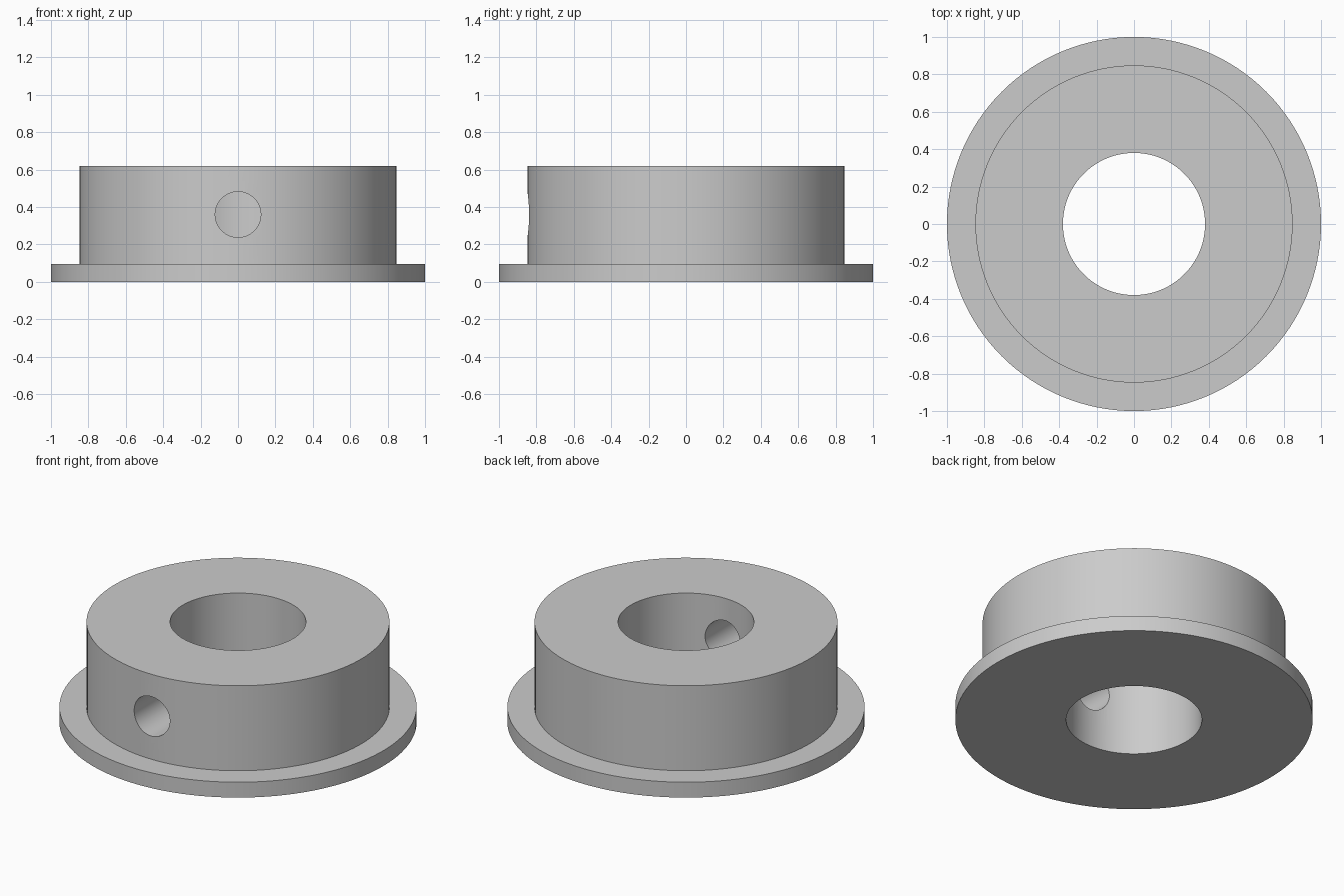
import bpy
import bmesh
import math
from mathutils import Matrix, Vector

SEGMENTS = 128

default_cube = bpy.data.objects.get("Cube")
if default_cube:
    bpy.data.objects.remove(default_cube, do_unlink=True)


def make_material(name, colour):
    mat = bpy.data.materials.new(name)
    mat.use_nodes = True
    mat.diffuse_color = colour
    mat.node_tree.nodes["Principled BSDF"].inputs["Base Color"].default_value = colour
    return mat


def make_object(name, bm):
    bmesh.ops.recalc_face_normals(bm, faces=bm.faces)
    mesh = bpy.data.meshes.new(name)
    bm.to_mesh(mesh)
    bm.free()
    obj = bpy.data.objects.new(name, mesh)
    bpy.context.collection.objects.link(obj)
    return obj


def lathe(name, profile):
    """Turn a closed (radius, height) profile around the z axis."""
    bm = bmesh.new()
    verts = [bm.verts.new(Vector((r, 0, z))) for r, z in profile]
    edges = [bm.edges.new((v, verts[(i + 1) % len(verts)])) for i, v in enumerate(verts)]
    bmesh.ops.spin(bm, geom=verts + edges, cent=(0, 0, 0), axis=(0, 0, 1),
                   angle=math.tau, steps=SEGMENTS, use_merge=True)
    bmesh.ops.remove_doubles(bm, verts=bm.verts, dist=0.0001)
    return make_object(name, bm)


# Collar: bored hub with a thin flange at the base
bore, hub, flange = 0.38, 0.848, 1.0
flange_top, hub_top = 0.095, 0.62
collar = lathe("flanged_collar", [(bore, 0), (flange, 0), (flange, flange_top),
                                  (hub, flange_top), (hub, hub_top), (bore, hub_top)])
collar.data.materials.append(make_material("grey metal", (0.6, 0.6, 0.6, 1)))

# Radial set screw hole through the front wall only
bm = bmesh.new()
bmesh.ops.create_cone(bm, cap_ends=True, segments=64, radius1=0.122, radius2=0.122, depth=1.1,
                      matrix=Matrix.Translation((0, -0.6, 0.36)) @ Matrix.Rotation(math.pi / 2, 4, "X"))
cutter = make_object("screw_hole_cutter", bm)
cutter.hide_render = True

cut = collar.modifiers.new("screw_hole", "BOOLEAN")
cut.operation = "DIFFERENCE"
cut.solver = "EXACT"
cut.object = cutter

bpy.ops.object.select_all(action="DESELECT")
bpy.context.view_layer.objects.active = collar
collar.select_set(True)
bpy.ops.object.modifier_apply(modifier=cut.name)
bpy.data.objects.remove(cutter, do_unlink=True)

# Smooth round walls with crisp rims
bpy.ops.object.shade_smooth_by_angle(angle=math.radians(30))
